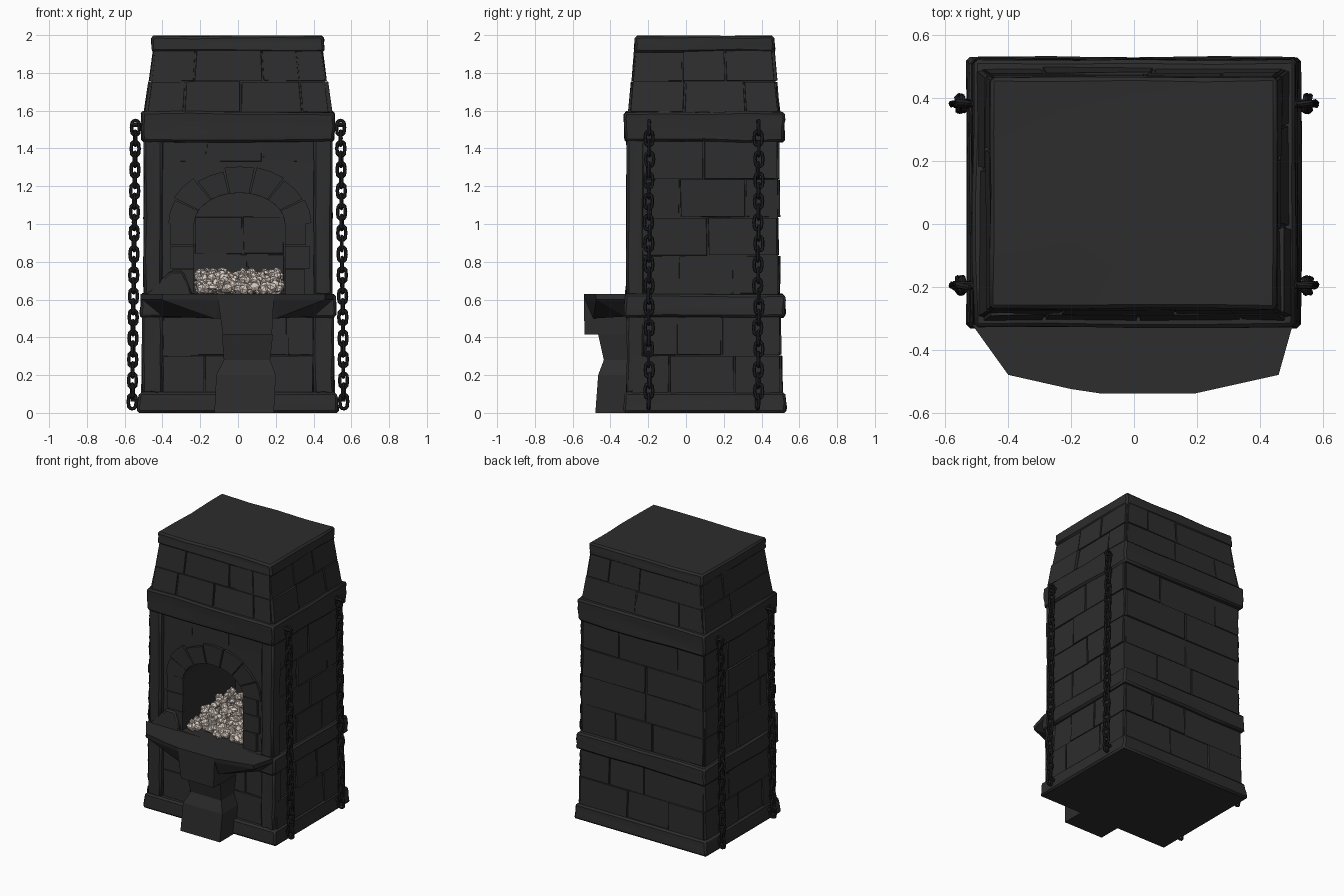
import bpy, bmesh, math, random
from mathutils import Vector, Matrix

if "Cube" in bpy.data.objects:
    bpy.data.objects.remove(bpy.data.objects["Cube"])

random.seed(7)


def material(name, rgb):
    m = bpy.data.materials.new(name)
    m.diffuse_color = (*rgb, 1)
    m.use_nodes = True
    m.node_tree.nodes["Principled BSDF"].inputs["Base Color"].default_value = m.diffuse_color
    return m


STONE = material("soot_stone", (0.026, 0.026, 0.026))
IRON = material("black_iron", (0.014, 0.014, 0.014))
PALE = material("pale_rubble", (0.72, 0.63, 0.56))


def finish(bm, name, mat, smooth=True):
    bmesh.ops.recalc_face_normals(bm, faces=bm.faces)
    me = bpy.data.meshes.new(name)
    bm.to_mesh(me)
    bm.free()
    me.materials.append(mat)
    ob = bpy.data.objects.new(name, me)
    bpy.context.collection.objects.link(ob)
    if smooth:
        bpy.ops.object.select_all(action='DESELECT')
        ob.select_set(True)
        bpy.context.view_layer.objects.active = ob
        bpy.ops.object.shade_smooth_by_angle(angle=math.radians(25))
    return ob


def block(name, bottom, top, z0, z1, cuts=3, jitter=0.005, bevel=0.012):
    """Hewn block between two rectangles (x0, x1, y0, y1)."""
    bm = bmesh.new()
    bmesh.ops.create_cube(bm, size=1)
    if cuts:
        bmesh.ops.subdivide_edges(bm, edges=bm.edges[:], cuts=cuts, use_grid_fill=True)
    for v in bm.verts:
        u, w, t = v.co + Vector((.5, .5, .5))
        r = [a + (b - a) * t for a, b in zip(bottom, top)]
        v.co = (r[0] + (r[1] - r[0]) * u, r[2] + (r[3] - r[2]) * w, z0 + (z1 - z0) * t)
        if 0.01 < t < 0.99 or jitter < 0.004 or z0 > 0:
            v.co += Vector([random.uniform(-jitter, jitter) for _ in range(3)])
    ob = finish(bm, name, STONE)
    if bevel:
        m = ob.modifiers.new("worn_edges", 'BEVEL')
        m.width, m.segments, m.limit_method = bevel, 1, 'ANGLE'
        m.angle_limit = math.radians(40)
    return ob


def stones(name, corners, rows, length=0.3, lift=(0.002, 0.013)):
    """Irregular courses of thin stones over a wall quad: bl, br, tr, tl."""
    bl, br, tr, tl = map(Vector, corners)
    n = (br - bl).cross(tl - bl).normalized()
    at = lambda u, v: (bl.lerp(br, u)).lerp(tl.lerp(tr, u), v)
    bm = bmesh.new()
    step = length / (br - bl).length
    for r in range(rows):
        u = 0
        while u < 0.999:
            e = u + step * random.uniform(0.6, 1.4)
            if e > 1 - step * 0.45:
                e = 1
            h = random.uniform(*lift)
            g = 0.006
            quad = [(u, r / rows), (e, r / rows), (e, (r + 1) / rows), (u, (r + 1) / rows)]
            mid = at((u + e) / 2, (r + .5) / rows)
            base, face = [], []
            for a, b in quad:
                p = at(a, b)
                p += (mid - p).normalized() * random.uniform(0, g)
                base.append(bm.verts.new(p - n * 0.01))
                face.append(bm.verts.new(p + (mid - p) * 0.02 + n * (h + random.uniform(-.003, .003))))
            bm.faces.new(face)
            for i in range(4):
                j = (i + 1) % 4
                bm.faces.new((base[i], base[j], face[j], face[i]))
            u = e
    return finish(bm, name, STONE, False)


# stacked body: base, lower body, middle band, chamber, upper band, hood, cap
block("base_course", (-.535, .535, -.33, .532), (-.52, .52, -.325, .525), 0, .11)
block("lower_body", (-.503, .503, -.28, .5), (-.49, .49, -.28, .49), .05, .55, 0, 0, 0)
block("middle_band", (-.52, .52, -.328, .525), (-.515, .515, -.328, .525), .505, .63)
chamber = block("firebox_body", (-.49, .49, -.28, .487), (-.485, .485, -.28, .485), .56, 1.5, 0, 0, 0)
block("upper_band", (-.508, .508, -.322, .52), (-.512, .512, -.328, .522), 1.435, 1.595)
block("hood", (-.487, .487, -.3, .495), (-.437, .437, -.262, .457), 1.55, 1.93, 0, 0, 0)
block("cap", (-.455, .455, -.275, .47), (-.458, .455, -.268, .468), 1.91, 1.995, 3, .004)

# arched firebox opening, cut through the front
CX, HW, SPRING, RISE = .008, .24, 1.0, .165


def arch(a, grow=0.0):
    return CX - (HW + grow) * math.cos(a), SPRING + (RISE + grow) * math.sin(a)


bm = bmesh.new()
outline = [(CX - HW, .6)] + [arch(math.pi * i / 12) for i in range(13)] + [(CX + HW, .6)]
f = bm.faces.new([bm.verts.new((x, -.5, z)) for x, z in outline])
ext = bmesh.ops.extrude_face_region(bm, geom=[f])
bmesh.ops.translate(bm, vec=(0, .8, 0), verts=[g for g in ext['geom'] if isinstance(g, bmesh.types.BMVert)])
cutter = finish(bm, "opening_cutter", STONE, False)
cutter.hide_render = True
mod = chamber.modifiers.new("opening", 'BOOLEAN')
mod.operation, mod.object, mod.solver = 'DIFFERENCE', cutter, 'EXACT'
bpy.context.view_layer.objects.active = chamber
bpy.ops.object.modifier_apply(modifier="opening")
bpy.data.objects.remove(cutter)

# arch stones around the opening
bm = bmesh.new()


def prism(pts, y0, y1):
    a = [bm.verts.new((x, y0 + random.uniform(-.004, .004), z)) for x, z in pts]
    b = [bm.verts.new((x, y1, z)) for x, z in pts]
    bm.faces.new(a)
    bm.faces.new(b[::-1])
    for i in range(len(a)):
        j = (i + 1) % len(a)
        bm.faces.new((a[i], b[i], b[j], a[j]))


N = 7
for i in range(N):
    a, c = math.pi * (i + .03) / N, math.pi * (i + .97) / N
    m = (a + c) / 2
    out = random.uniform(.12, .15)
    prism([arch(a), arch(a, out), arch(m, out), arch(c, out), arch(c), arch(m)], -.298, -.24)
for s in (-1, 1):
    z = .62
    for h in (.14, .12, .118):
        w = random.uniform(.1, .13)
        xs = CX + s * HW, CX + s * (HW + w)
        prism([(xs[0], z), (xs[1], z), (xs[1], z + h), (xs[0], z + h)], -.3, -.24)
        z += h + .004
finish(bm, "arch_stones", STONE, False)

# front corner pillars and small ledge stone
for s in (-1, 1):
    for tag, z0, z1, xo in (("lower", .1, .52, .507), ("upper", .62, 1.45, .498)):
        r = sorted((s * .4, s * xo))
        block(f"{tag}_pillar_{'left' if s < 0 else 'right'}", (*r, -.315, -.22), (*r, -.313, -.22), z0, z1, 3, .004)
block("ledge_stone", (-.49, -.24, -.325, -.24), (-.36, -.29, -.31, -.24), .62, .75, 0, 0, .01)

# wall stones
for s, tag in ((1, "right"), (-1, "left")):
    def side(x0, x1, z0, z1, y0, y1, top_in=0):
        c = [(s * x0, y0, z0), (s * x0, y1, z0), (s * x1, y1 - top_in, z1), (s * x1, y0 + top_in, z1)]
        return c if s > 0 else [c[1], c[0], c[3], c[2]]
    stones(f"lower_{tag}_stones", side(.502, .491, .1, .51, -.29, .5), 2)
    stones(f"middle_{tag}_stones", side(.489, .486, .63, 1.44, -.29, .487), 4)
    stones(f"hood_{tag}_stones", side(.485, .44, 1.59, 1.92, -.3, .49, .035), 2)
stones("lower_back_stones", [(.5, .5, .1), (-.5, .5, .1), (-.49, .49, .51), (.49, .49, .51)], 2, .35)
stones("middle_back_stones", [(.49, .487, .63), (-.49, .487, .63), (-.485, .485, 1.44), (.485, .485, 1.44)], 4, .4)
stones("hood_back_stones", [(.48, .49, 1.59), (-.48, .49, 1.59), (-.44, .458, 1.92), (.44, .458, 1.92)], 2)
stones("hood_front_stones", [(-.48, -.297, 1.59), (.48, -.297, 1.59), (.44, -.263, 1.92), (-.44, -.263, 1.92)], 2)
stones("lower_front_stones", [(-.4, -.28, .1), (.4, -.28, .1), (.4, -.28, .51), (-.4, -.28, .51)], 2)
stones("lintel_stones", [(-.4, -.28, 1.33), (.4, -.28, 1.33), (.4, -.28, 1.44), (-.4, -.28, 1.44)], 1)
stones("firebox_back_stones", [(-.23, .3, .64), (.245, .3, .64), (.245, .3, 1.04), (-.23, .3, 1.04)], 2)

# anvil-like front ledge: faceted wings, central block and stem
bm = bmesh.new()
rim = [(-.515, -.32), (-.4, -.48), (-.2, -.525), (-.1, -.54), (.19, -.54), (.46, -.48), (.505, -.32)]
pts = [(x, y, .63) for x, y in rim] + [(x, y * .99, .6) for x, y in rim]
pts += [(-.12, -.49, .5), (.2, -.49, .5), (-.4, -.32, .51), (.4, -.32, .51)]
for p in pts:
    bm.verts.new(p)
bmesh.ops.convex_hull(bm, input=bm.verts[:])
finish(bm, "ledge_wings", STONE, False)
B = -.25
block("ledge_centre", (-.08, .18, -.538, B), (-.11, .19, -.54, B), .415, .628, 0, 0, 0)
block("stem_neck", (-.075, .17, -.435, B), (-.085, .185, -.465, B), .28, .415, 0, 0, 0)
block("stem_flare", (-.115, .2, -.465, B), (-.075, .17, -.435, B), .2, .28, 0, 0, 0)
block("stem_foot", (-.125, .19, -.48, B), (-.115, .2, -.465, B), 0, .2, 0, 0, 0)

# pale rubble bed, rising toward the back
bm = bmesh.new()
for _ in range(560):
    d = random.random()
    x, y = random.uniform(-.21, .226), -.27 + .5 * d
    z = random.uniform(.645, .675 + .075 * min(1, d * 1.6))
    rot = Matrix.Rotation(random.uniform(0, 6), 4, Vector([random.uniform(-1, 1) for _ in range(3)]))
    scale = Matrix.Diagonal([random.uniform(.6, 1.2) for _ in range(3)] + [1])
    bmesh.ops.create_icosphere(bm, subdivisions=1, radius=random.uniform(.018, .028),
                               matrix=Matrix.Translation((x, y, z)) @ rot @ scale)
finish(bm, "pale_rubble_bed", PALE, False)


# hanging chains with wall pins
def add_link(bm, centre, turn, n=12, k=6, r=.0095):
    rot = Matrix.Rotation(turn, 3, 'Z')
    rings = []
    for i in range(n):
        t = 2 * math.pi * i / n
        c, s = math.cos(t), math.sin(t)
        p = Vector((.021 * c, 0, .022 * s + math.copysign(.016, s) * (abs(s) > .01)))
        out = Vector((c, 0, s))
        rings.append([bm.verts.new(Vector(centre) + rot @ (
            p + r * (out * math.cos(q) + Vector((0, 1, 0)) * math.sin(q))))
            for q in (2 * math.pi * j / k for j in range(k))])
    for i in range(n):
        a, b = rings[i], rings[(i + 1) % n]
        for j in range(k):
            bm.faces.new((a[j], b[j], b[(j + 1) % k], a[(j + 1) % k]))


for s in (-1, 1):
    for y, tag in ((-.195, "front"), (.383, "back")):
        bm = bmesh.new()
        for i in range(27):
            t = i / 26
            add_link(bm, (s * (.543 + .017 * t), y + random.uniform(-.004, .004), 1.51 - 1.45 * t),
                     math.pi / 2 * (i % 2) + random.uniform(-.25, .25))
        for z in (1.525, .07):
            m = Matrix.Translation((s * .53, y, z)) @ Matrix.Rotation(math.pi / 2, 4, 'Y')
            bmesh.ops.create_cone(bm, cap_ends=True, segments=6, radius1=.012, radius2=.012, depth=.08, matrix=m)
        finish(bm, f"{tag}_chain_{'left' if s < 0 else 'right'}", IRON)
